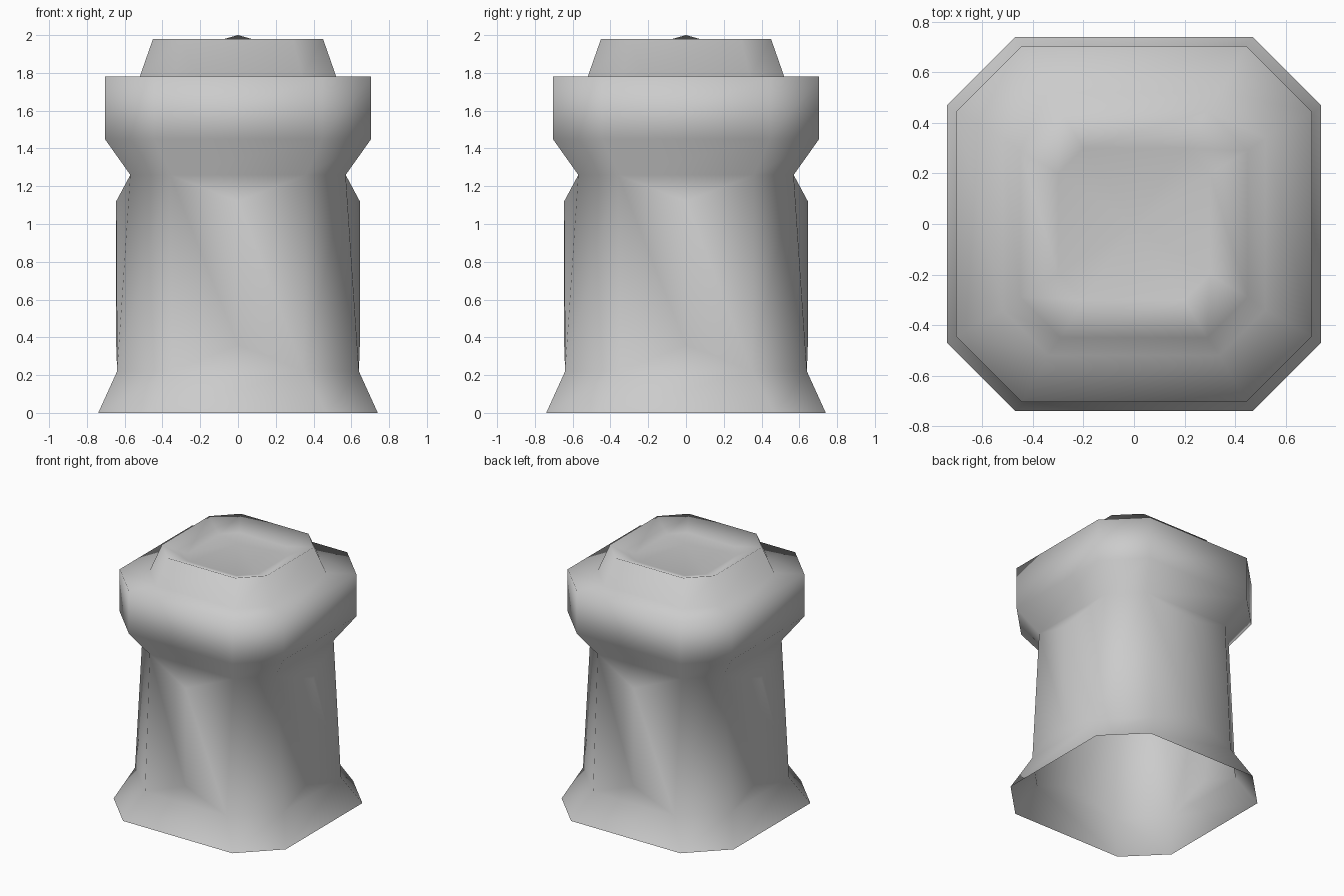
import bpy
import bmesh

old = bpy.data.objects.get("Cube")
if old:
    bpy.data.objects.remove(old, do_unlink=True)

stone = bpy.data.materials.new("grey_stone")
stone.use_nodes = True
colour = (0.6, 0.6, 0.6, 1)
stone.diffuse_color = colour
stone.node_tree.nodes["Principled BSDF"].inputs["Base Color"].default_value = colour

bm = bmesh.new()


def ring(half, corner, z):
    """Square loop with cut corners; edges 0, 2, 4, 6 are the chamfers."""
    pts = []
    x, y = half, corner
    for _ in range(4):
        pts += [(x, y), (y, x)] if not pts else []
    loop = [(half, corner), (corner, half)]
    for _ in range(3):
        loop += [(-b, a) for a, b in loop[-2:]]
    return [bm.verts.new((a, b, z)) for a, b in loop]


def bridge(low, high, skip_sides=False):
    for i in range(8):
        if skip_sides and i % 2:
            continue
        j = (i + 1) % 8
        bm.faces.new((low[i], low[j], high[j], high[i]))


# Flared foot, open underneath
foot = ring(0.74, 0.47, 0)
waist = ring(0.64, 0.35, 0.22)
neck = ring(0.57, 0.36, 1.26)
bridge(foot, waist)

# Tapered shaft: flat corners, each side swelling to an upright ridge
bridge(waist, neck, skip_sides=True)
for i, (dx, dy) in zip((1, 3, 5, 7), ((0, 1), (-1, 0), (0, -1), (1, 0))):
    j = (i + 1) % 8
    low = bm.verts.new((dx * 0.645, dy * 0.645, 0.36))
    high = bm.verts.new((dx * 0.645, dy * 0.645, 1.12))
    bm.faces.new((waist[i], waist[j], low))
    bm.faces.new((waist[j], neck[j], high, low))
    bm.faces.new((neck[j], neck[i], high))
    bm.faces.new((neck[i], waist[i], low, high))

# Overhanging collar, cap block and dished top
last = neck
for half, corner, z in ((0.705, 0.445, 1.45), (0.705, 0.445, 1.78),
                        (0.52, 0.34, 1.78), (0.45, 0.29, 1.98),
                        (0.3, 0.2, 1.915)):
    loop = ring(half, corner, z)
    bridge(last, loop)
    last = loop

# Shallow point in the middle of the dish
tip = bm.verts.new((0, 0, 2))
for i in range(8):
    bm.faces.new((last[i], last[(i + 1) % 8], tip))

bmesh.ops.recalc_face_normals(bm, faces=bm.faces)
for face in bm.faces:
    face.smooth = True
mesh = bpy.data.meshes.new("pedestal")
bm.to_mesh(mesh)
bm.free()
mesh.materials.append(stone)
pedestal = bpy.data.objects.new("pedestal", mesh)
bpy.context.collection.objects.link(pedestal)
